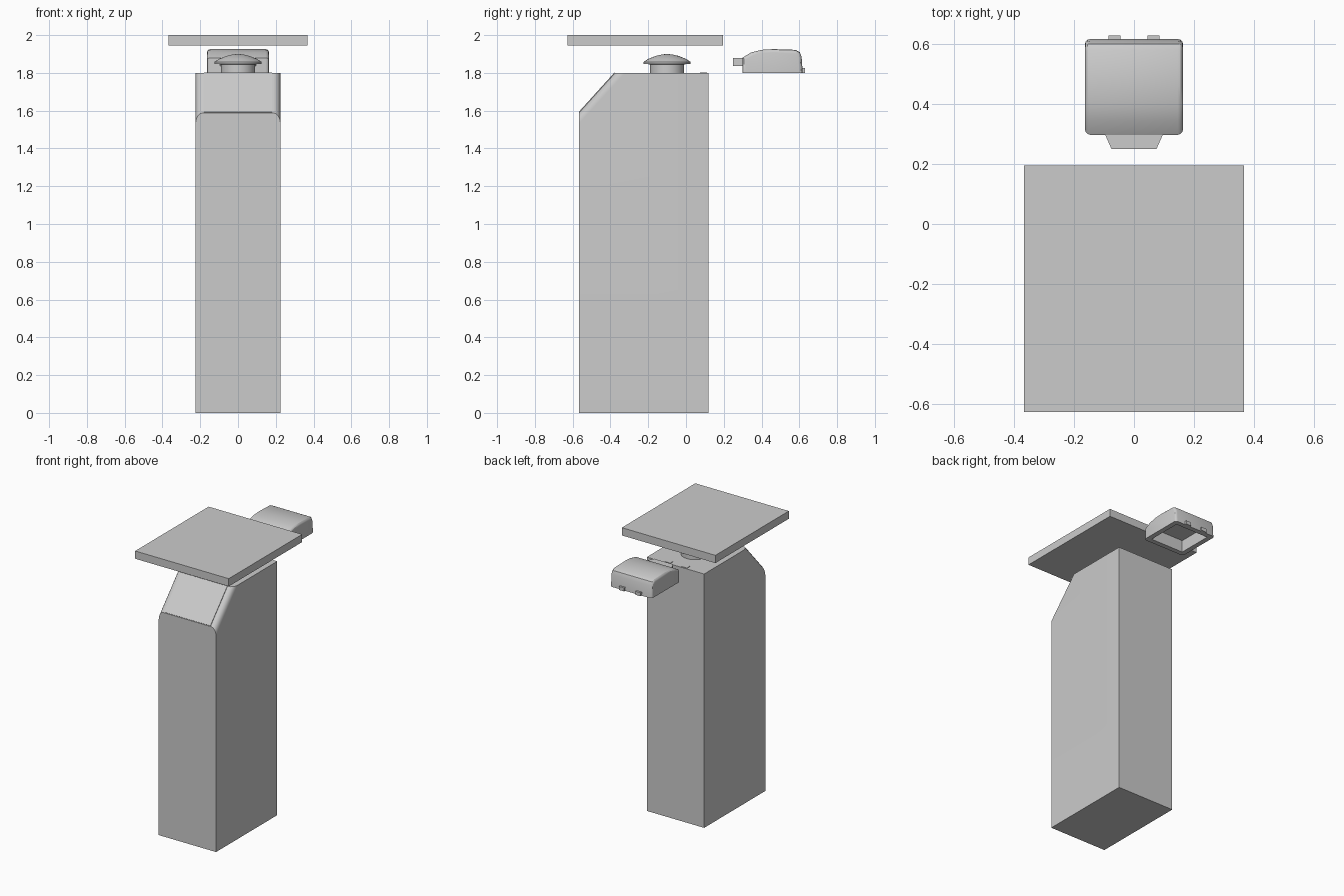
import bpy, bmesh, math
from mathutils import Vector

if "Cube" in bpy.data.objects:
    bpy.data.objects.remove(bpy.data.objects["Cube"], do_unlink=True)

GREY = (0.6, 0.6, 0.6, 1)
grey = bpy.data.materials.new("plain grey")
grey.use_nodes = True
grey.diffuse_color = GREY
grey.node_tree.nodes["Principled BSDF"].inputs["Base Color"].default_value = GREY


def finish(bm, name, smooth=False):
    bmesh.ops.recalc_face_normals(bm, faces=bm.faces)
    mesh = bpy.data.meshes.new(name)
    bm.to_mesh(mesh)
    bm.free()
    obj = bpy.data.objects.new(name, mesh)
    bpy.context.collection.objects.link(obj)
    mesh.materials.append(grey)
    if smooth:
        bpy.ops.object.select_all(action='DESELECT')
        bpy.context.view_layer.objects.active = obj
        obj.select_set(True)
        bpy.ops.object.shade_smooth_by_angle(angle=math.radians(30))
    return obj


def prism(points, direction):
    """Solid made by sweeping a closed outline along a vector."""
    bm = bmesh.new()
    face = bm.faces.new([bm.verts.new(p) for p in points])
    ext = bmesh.ops.extrude_face_region(bm, geom=[face])["geom"]
    moved = [v for v in ext if isinstance(v, bmesh.types.BMVert)]
    bmesh.ops.translate(bm, verts=moved, vec=direction)
    bmesh.ops.recalc_face_normals(bm, faces=bm.faces)
    return bm


def side_prism(profile, half):
    return prism([(-half, y, z) for y, z in profile], Vector((2 * half, 0, 0)))


def box(name, x0, x1, y0, y1, z0, z1):
    outline = [(x0, y0, z0), (x1, y0, z0), (x1, y1, z0), (x0, y1, z0)]
    return finish(prism(outline, Vector((0, 0, z1 - z0))), name)


def lathe(name, profile, centre, steps=32):
    bm = bmesh.new()
    verts = [bm.verts.new((r, 0, z)) for r, z in profile]
    edges = [bm.edges.new(pair) for pair in zip(verts, verts[1:])]
    bmesh.ops.spin(bm, geom=verts + edges, cent=(0, 0, 0), axis=(0, 0, 1),
                   angle=math.tau, steps=steps)
    bmesh.ops.remove_doubles(bm, verts=bm.verts, dist=0.0005)
    bmesh.ops.translate(bm, verts=bm.verts, vec=centre)
    return finish(bm, name, True)


# Tall body with a sloped upper front and rounded slope sides
body = side_prism([(-0.567, 0), (0.118, 0), (0.118, 1.8), (-0.375, 1.8), (-0.567, 1.588)], 0.225)
slope = [e for e in body.edges
         if abs(e.verts[0].co.x - e.verts[1].co.x) < 0.01
         and 0.1 < abs(e.verts[0].co.z - e.verts[1].co.z) < 0.4]
bmesh.ops.bevel(body, geom=slope, offset=0.038, segments=4, profile=0.5, affect='EDGES')
finish(body, "body", True)

# Thin panel on the slope
panel = side_prism([(-0.565, 1.59), (-0.377, 1.798), (-0.380, 1.801), (-0.568, 1.593)], 0.181)
finish(panel, "slope_panel")

# Floating top slab
box("top_slab", -0.367, 0.367, -0.628, 0.195, 1.945, 2.0)

# Push knob
lathe("knob", [(0, 1.79), (0.09, 1.79), (0.09, 1.845), (0.125, 1.848), (0.125, 1.858),
               (0.1, 1.874), (0.06, 1.89), (0.025, 1.898), (0, 1.9)], (0, -0.1, 0))

# Hollow lid with rounded top
lid = side_prism([(0.298, 1.8), (0.618, 1.8), (0.612, 1.885), (0.602, 1.91), (0.58, 1.922),
                  (0.46, 1.926), (0.4, 1.922), (0.345, 1.908), (0.298, 1.88)], 0.164)
corners = [e for e in lid.edges
           if abs(e.verts[0].co.x - e.verts[1].co.x) < 0.01
           and max(v.co.z for v in e.verts) > 1.81]
bmesh.ops.bevel(lid, geom=corners, offset=0.018, segments=3, profile=0.5, affect='EDGES',
                clamp_overlap=True)
bmesh.ops.recalc_face_normals(lid, faces=lid.faces)
bottom = min(lid.faces, key=lambda f: f.normal.z * f.calc_area())
bmesh.ops.inset_region(lid, faces=[bottom], thickness=0.035)
ext = bmesh.ops.extrude_face_region(lid, geom=[bottom])["geom"]
bmesh.ops.translate(lid, verts=[v for v in ext if isinstance(v, bmesh.types.BMVert)], vec=(0, 0, 0.085))
if bottom.is_valid:
    bmesh.ops.delete(lid, geom=[bottom], context='FACES')
finish(lid, "lid", True)

# Tapered lip on the lid front
lip = [(-0.098, 0.302, 1.837), (-0.075, 0.25, 1.837), (0.075, 0.25, 1.837), (0.098, 0.302, 1.837)]
finish(prism(lip, Vector((0, 0, 0.042))), "lid_lip")

# Hinge tabs on the lid and their seats on the body
for side, x in (("right", -0.065), ("left", 0.065)):
    box("hinge_tab_" + side, x - 0.02, x + 0.02, 0.605, 0.63, 1.8, 1.825)
    box("hinge_seat_" + side, x - 0.02, x + 0.02, 0.075, 0.112, 1.795, 1.803)
